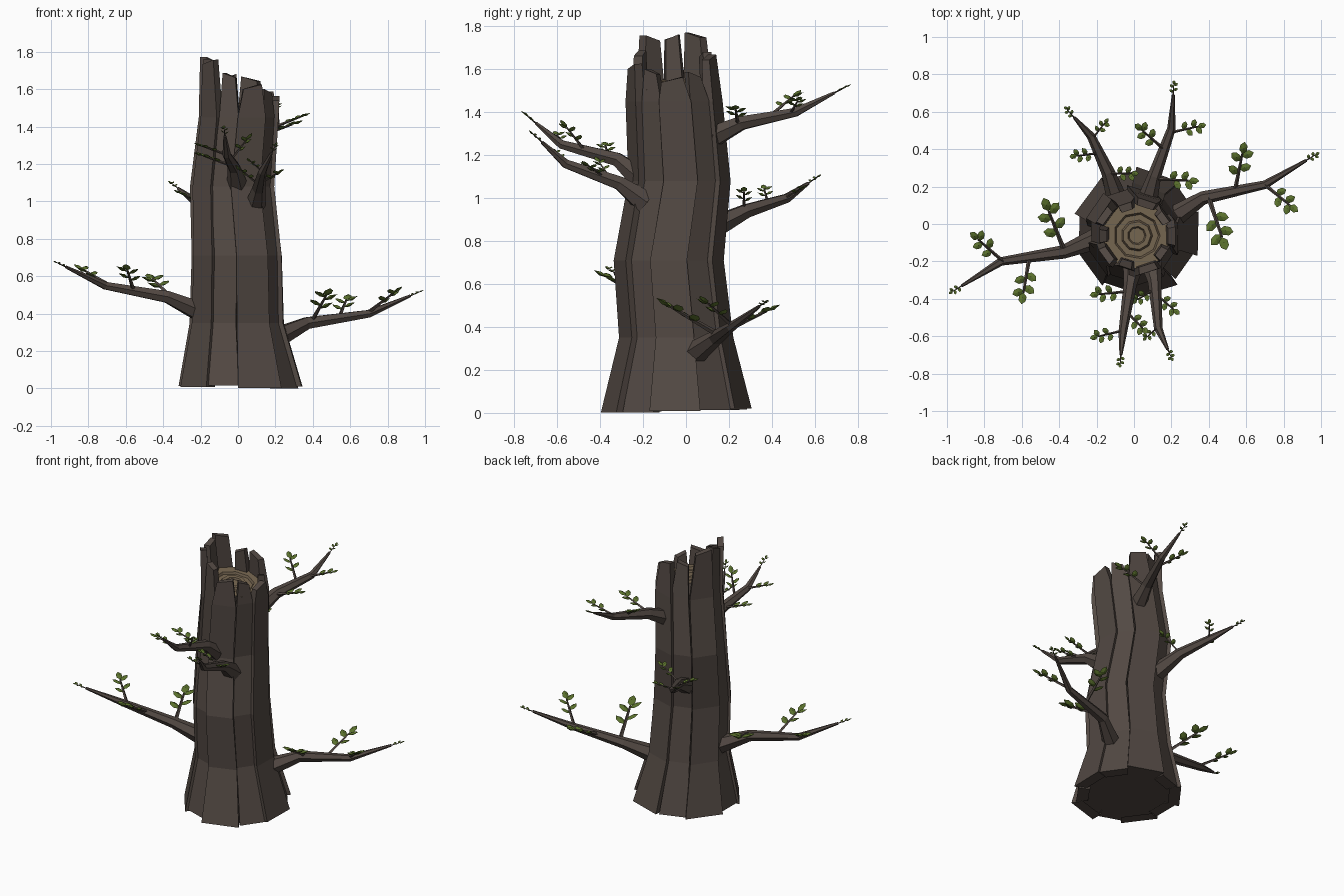
import bpy, bmesh, random
from math import sin, cos, pi
from mathutils import Vector

if "Cube" in bpy.data.objects:
    bpy.data.objects.remove(bpy.data.objects["Cube"])

random.seed(4)

def material(name, rgb):
    m = bpy.data.materials.new(name)
    m.diffuse_color = (*rgb, 1)
    m.use_nodes = True
    m.node_tree.nodes["Principled BSDF"].inputs["Base Color"].default_value = m.diffuse_color
    return m

BARK = material("bark", (0.085, 0.066, 0.056))
WOOD = material("cut_wood", (0.19, 0.14, 0.085))
RING = material("wood_ring", (0.13, 0.095, 0.06))
LEAF = material("leaf", (0.10, 0.16, 0.025))

def finish(name, bm, *mats):
    bmesh.ops.recalc_face_normals(bm, faces=bm.faces)
    me = bpy.data.meshes.new(name)
    bm.to_mesh(me)
    bm.free()
    for m in mats:
        me.materials.append(m)
    ob = bpy.data.objects.new(name, me)
    bpy.context.collection.objects.link(ob)
    return ob

# Trunk levels: centre x, centre y, z, radius
LEVELS = [(0.02, -0.045, 0.0, 0.335), (0.0, -0.045, 0.35, 0.25), (0.0, -0.08, 0.71, 0.24),
          (-0.025, -0.03, 1.08, 0.222), (0.01, -0.055, 1.45, 0.21)]
N = 10

# Bark planks around the trunk, each ending in a broken prong
bm = bmesh.new()
floor = []
for i in range(N):
    a = 2 * pi * i / N
    raised = (0.0 if i % 2 else 0.022) + random.uniform(-0.006, 0.006)
    half = pi / N * (0.88 if i % 2 else 1.12)
    top = 1.665 - 0.09 * cos(a) + random.uniform(-0.03, 0.03)
    low = random.uniform(0.0, 0.025)
    rows = []
    for k, (cx, cy, z, r) in enumerate(LEVELS + [(0.025, -0.065, top, 0.19)]):
        r += raised - 0.01
        w = half * (0.72 if k == 5 else 1)
        if k == 5:
            cx -= 0.035 * (top - 1.57) / 0.19
        depth = 0.075 if k < 4 else 0.055 if k == 4 else 0.04
        sway = 0 if k == 5 else random.uniform(-0.03, 0.03)
        row = []
        for s, rad in ((-1, r), (1, r), (1.05, r - depth), (-1.05, r - depth)):
            b = a + s * w + sway
            zz = z + (low if k == 0 else 0) + (0.012 * s * (-1) ** i if k == 5 else 0)
            row.append(bm.verts.new((cx + rad * cos(b), cy + rad * sin(b), zz)))
        rows.append(row)
    for k in range(5):
        p, q = rows[k], rows[k + 1]
        for j in range(4):
            if j == 2 and k < 4:          # inside is hidden below the cut
                continue
            n = (j + 1) % 4
            bm.faces.new((p[j], p[n], q[n], q[j]))
    bm.faces.new(rows[-1])
    bm.faces.new(rows[0])
finish("trunk_bark", bm, BARK)

# Underside
bm = bmesh.new()
bm.faces.new([bm.verts.new((0.02 + 0.29 * cos(2 * pi * i / 20), -0.045 + 0.29 * sin(2 * pi * i / 20), 0.02))
              for i in range(20)])
finish("trunk_underside", bm, BARK)

# Broken top with stepped growth rings, leaning right
bm = bmesh.new()
steps = [(0.185, 0.0), (0.125, 0.0), (0.115, -0.012), (0.085, -0.012), (0.075, 0.002),
         (0.05, 0.002), (0.042, -0.01)]
loops = [[bm.verts.new((0.015 + r * cos(2 * pi * i / 9), -0.062 + r * sin(2 * pi * i / 9),
                        1.525 + h - 0.15 * r * cos(2 * pi * i / 9))) for i in range(9)] for r, h in steps]
for k in range(len(loops) - 1):
    for i in range(9):
        n = (i + 1) % 9
        f = bm.faces.new((loops[k][i], loops[k][n], loops[k + 1][n], loops[k + 1][i]))
        f.material_index = k % 2
bm.faces.new(loops[-1])
finish("growth_rings", bm, WOOD, RING)

def tube(bm, pts, radii, sides):
    pts = [Vector(p) for p in pts]
    rings = []
    for i, p in enumerate(pts):
        d = (pts[min(i + 1, len(pts) - 1)] - pts[max(i - 1, 0)]).normalized()
        u = d.cross(Vector((0, 0, 1))).normalized()
        v = u.cross(d)
        rings.append([bm.verts.new(p + radii[i] * (u * cos(2 * pi * s / sides) + v * sin(2 * pi * s / sides)))
                      for s in range(sides)])
    for p, q in zip(rings, rings[1:]):
        for s in range(sides):
            n = (s + 1) % sides
            bm.faces.new((p[s], p[n], q[n], q[s]))
    bm.faces.new(rings[0])
    bm.faces.new(rings[-1])

def leaf(bm, p, d, size):
    # faceted lens: six-sided rim with a raised middle on both sides
    d = d.normalized()
    u = d.cross(Vector((0, 0, 1))).normalized()
    v = u.cross(d)
    rim = [bm.verts.new(p + size * (d * x + u * y)) for x, y in
           ((0, 0), (0.3, 0.29), (0.72, 0.27), (1, 0), (0.72, -0.27), (0.3, -0.29))]
    for s in (1, -1):
        c = bm.verts.new(p + size * (d * 0.5 + v * 0.14 * s))
        for i in range(6):
            bm.faces.new((rim[i], rim[(i + 1) % 6], c))

def sprig(wood, green, start, end):
    # thin twig with two leaf pairs and an end leaf
    a, b = Vector(start), Vector(end)
    d = b - a
    size = 0.255 * d.length
    stop = a + d * 0.78
    tube(wood, (a, stop), (0.042 * d.length, 0.02 * d.length), 4)
    side = d.cross(Vector((0, 0, 1))).normalized()
    for t in (0.4, 0.68):
        for s in (1, -1):
            leaf(green, a + d * (t + 0.05 * s), d.normalized() * 0.6 + side * s + Vector((0, 0, 0.2)), size)
    leaf(green, stop, d, size)

def branch(name, path, sprigs):
    wood, green = bmesh.new(), bmesh.new()
    tube(wood, path, (0.06, 0.036, 0.023, 0.008), 6)
    for start, end in sprigs:
        sprig(wood, green, start, end)
    tip = Vector(path[-1])
    way = (tip - Vector(path[-2])).normalized()
    sprig(wood, green, tip - way * 0.02, tip + way * 0.085)
    finish(name + "_branch", wood, BARK)
    finish(name + "_leaves", green, LEAF)

branch("right", [(0.2, 0.03, 0.27), (0.37, 0.14, 0.35), (0.70, 0.21, 0.40), (0.92, 0.34, 0.495)],
       [((0.40, 0.14, 0.37), (0.49, -0.13, 0.53)), ((0.54, 0.18, 0.38), (0.59, 0.43, 0.50)),
        ((0.70, 0.21, 0.41), (0.87, 0.07, 0.54))])
branch("left", [(-0.18, -0.07, 0.40), (-0.38, -0.15, 0.49), (-0.71, -0.20, 0.55), (-0.92, -0.33, 0.65)],
       [((-0.37, -0.15, 0.50), (-0.48, 0.13, 0.61)), ((-0.56, -0.18, 0.53), (-0.60, -0.42, 0.66)),
        ((-0.70, -0.20, 0.56), (-0.87, -0.05, 0.66))])
branch("upper_back", [(0.06, 0.09, 1.27), (0.11, 0.26, 1.35), (0.20, 0.51, 1.40), (0.21, 0.69, 1.49)],
       [((0.12, 0.24, 1.35), (0.34, 0.23, 1.43)), ((0.20, 0.49, 1.40), (0.38, 0.53, 1.47)),
        ((0.16, 0.40, 1.39), (0.01, 0.53, 1.50))])
branch("middle_back", [(-0.08, 0.10, 0.85), (-0.14, 0.28, 0.94), (-0.23, 0.47, 1.0), (-0.32, 0.57, 1.07)],
       [((-0.14, 0.27, 0.95), (0.02, 0.27, 1.05)), ((-0.18, 0.38, 0.98), (-0.34, 0.36, 1.06)),
        ((-0.22, 0.46, 1.0), (-0.14, 0.56, 1.06))])
branch("upper_front", [(0.0, -0.20, 1.08), (-0.02, -0.32, 1.18), (-0.06, -0.58, 1.25), (-0.07, -0.70, 1.35)],
       [((-0.03, -0.36, 1.19), (-0.23, -0.38, 1.26)), ((-0.06, -0.57, 1.25), (-0.23, -0.61, 1.31)),
        ((-0.04, -0.47, 1.22), (0.07, -0.58, 1.36))])
branch("lower_front", [(0.09, -0.19, 0.98), (0.11, -0.31, 1.07), (0.13, -0.56, 1.16), (0.18, -0.67, 1.26)],
       [((0.11, -0.37, 1.09), (0.24, -0.48, 1.17)), ((0.11, -0.35, 1.09), (-0.01, -0.42, 1.19)),
        ((0.13, -0.55, 1.16), (0.05, -0.62, 1.23))])
